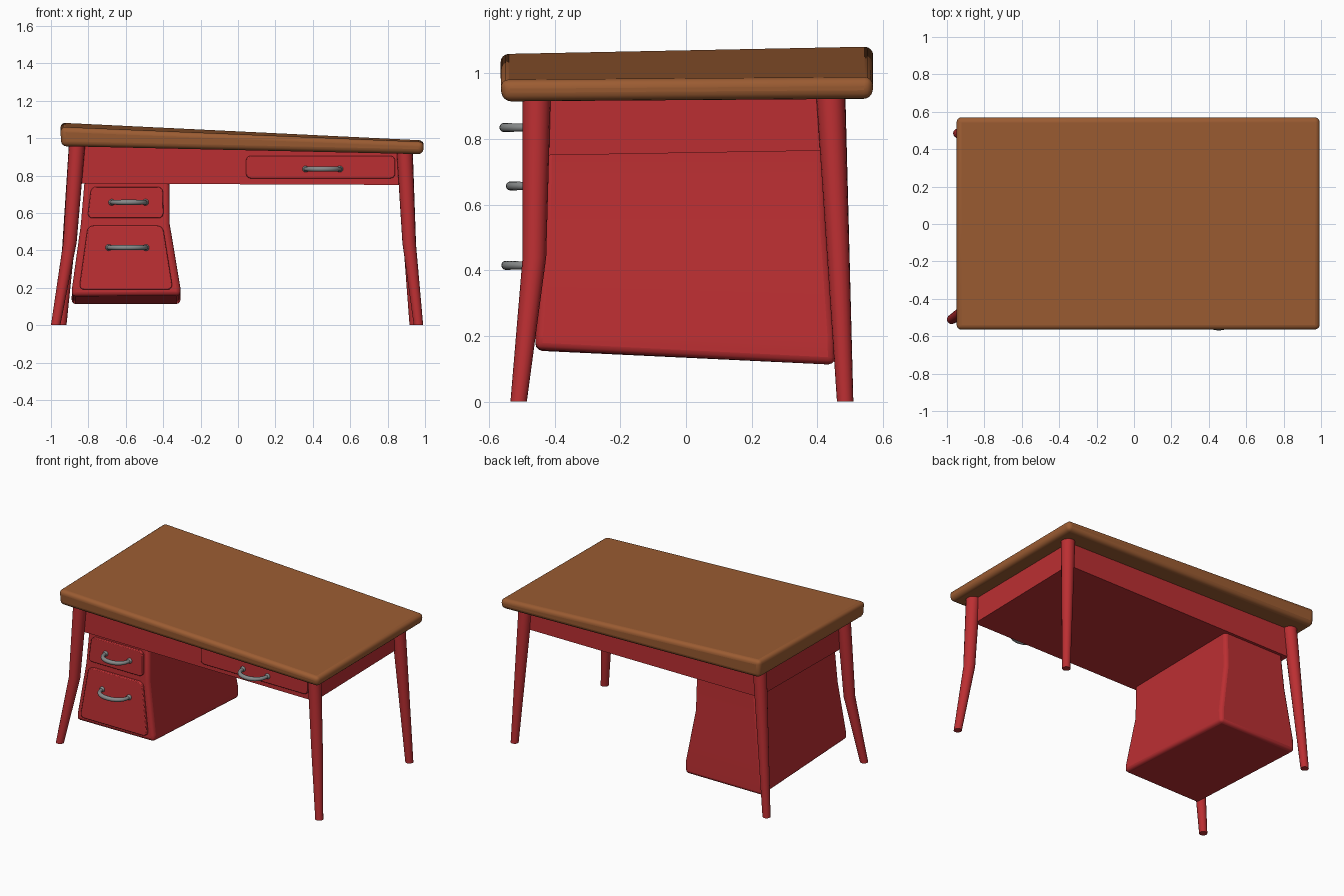
import bpy, bmesh, math
from mathutils import Vector

if "Cube" in bpy.data.objects:
    bpy.data.objects.remove(bpy.data.objects["Cube"])


def material(name, rgb):
    m = bpy.data.materials.new(name)
    m.diffuse_color = (*rgb, 1)
    m.use_nodes = True
    m.node_tree.nodes["Principled BSDF"].inputs["Base Color"].default_value = m.diffuse_color
    return m


RED = material("red paint", (0.50, 0.028, 0.032))
BROWN = material("brown wood", (0.33, 0.107, 0.032))
GREY = material("grey metal", (0.24, 0.25, 0.25))


def loft(name, rings, mat, bevel=0.0, corner=0.0, segs=3):
    """Skin rings of points; corner rounds the long edges, bevel softens all sharp ones."""
    bm = bmesh.new()
    vs = [[bm.verts.new(p) for p in ring] for ring in rings]
    n = len(vs[0])
    bm.faces.new(vs[0])
    bm.faces.new(vs[-1])
    for a, b in zip(vs, vs[1:]):
        for i in range(n):
            j = (i + 1) % n
            bm.faces.new((a[i], a[j], b[j], b[i]))
    bmesh.ops.recalc_face_normals(bm, faces=bm.faces)
    if corner:
        long_edges = [bm.edges.get((a[i], b[i])) for a, b in zip(vs, vs[1:]) for i in range(n)]
        bmesh.ops.bevel(bm, geom=long_edges, offset=corner, segments=4,
                        profile=0.5, affect='EDGES')
    me = bpy.data.meshes.new(name)
    bm.to_mesh(me)
    bm.free()
    me.materials.append(mat)
    ob = bpy.data.objects.new(name, me)
    bpy.context.collection.objects.link(ob)
    if bevel:
        mod = ob.modifiers.new("soft edges", 'BEVEL')
        mod.width = bevel
        mod.segments = segs
        mod.limit_method = 'ANGLE'
        mod.angle_limit = math.radians(35)
    bpy.ops.object.select_all(action='DESELECT')
    ob.select_set(True)
    bpy.context.view_layer.objects.active = ob
    bpy.ops.object.shade_smooth_by_angle(angle=math.radians(40))
    return ob


def tube(name, pts, mat, axis=None, sides=16):
    """Round tube through (x, y, z, radius); axis keeps all rings facing one way."""
    rings = []
    for i, p in enumerate(pts):
        a, b = pts[max(i - 1, 0)], pts[min(i + 1, len(pts) - 1)]
        t = axis or (Vector(b[:3]) - Vector(a[:3])).normalized()
        u = Vector((1, 0, 0)) if axis else Vector((0, 0, 1))
        w = t.cross(u)
        rings.append([Vector(p[:3]) + p[3] * (math.cos(k) * u + math.sin(k) * w)
                      for k in (2 * math.pi * s / sides for s in range(sides))])
    return loft(name, rings, mat)


def box_ring(x0, x1, y0, y1, z):
    """Rectangle with heights z for front left, front right, back right, back left."""
    return [(x0, y0, z[0]), (x1, y0, z[1]), (x1, y1, z[2]), (x0, y1, z[3])]


# tabletop: thick at the left, thin at the right
loft("tabletop", [box_ring(-0.945, 0.99, -0.56, 0.568, (0.957, 0.914, 0.922, 0.965)),
                  box_ring(-0.95, 0.995, -0.567, 0.571, (1.06, 0.98, 0.988, 1.083))],
     BROWN, bevel=0.027, segs=4)

# apron under the top
loft("apron", [box_ring(-0.85, 0.885, -0.445, 0.44, (0.757, 0.75, 0.765, 0.767)),
               box_ring(-0.85, 0.885, -0.445, 0.44, (0.99, 0.93, 0.93, 0.99))], RED)

# legs: the front pair kinks outward, the back pair runs straight
UP = Vector((0, 0, 1))
tube("front_left_leg", [(-0.975, -0.51, 0, 0.025), (-0.899, -0.462, 0.44, 0.036),
                        (-0.858, -0.455, 1.0, 0.044)], RED, UP)
tube("front_right_leg", [(0.965, -0.51, 0, 0.025), (0.915, -0.462, 0.44, 0.036),
                         (0.89, -0.455, 0.945, 0.043)], RED, UP)
tube("back_left_leg", [(-0.942, 0.485, 0, 0.025), (-0.858, 0.44, 1.0, 0.044)], RED, UP)
tube("back_right_leg", [(0.942, 0.485, 0, 0.025), (0.89, 0.44, 0.945, 0.044)], RED, UP)

# drawer pedestal, flaring toward the bottom
loft("drawer_pedestal", [
    box_ring(-0.89, -0.308, -0.46, 0.455, (0.155, 0.158, 0.112, 0.112)),
    box_ring(-0.887, -0.308, -0.458, 0.453, (0.20,) * 4),
    box_ring(-0.84, -0.365, -0.435, 0.43, (0.54,) * 4),
    box_ring(-0.818, -0.367, -0.43, 0.42, (0.80,) * 4)], RED, bevel=0.022)


def panel(name, bottom, top, corner):
    """Raised rounded panel; bottom and top are (x0, x1, z, y of its back)."""
    def ring(d):
        return [(bottom[0], bottom[3] - d, bottom[2]), (bottom[1], bottom[3] - d, bottom[2]),
                (top[1], top[3] - d, top[2]), (top[0], top[3] - d, top[2])]
    loft(name, [ring(-0.01), ring(0.016)], RED, bevel=0.005, corner=corner, segs=2)


# drawer fronts
panel("apron_drawer_front", (0.043, 0.84, 0.785, -0.445), (0.043, 0.84, 0.905, -0.445), 0.025)
panel("upper_drawer_front", (-0.805, -0.398, 0.572, -0.435), (-0.785, -0.402, 0.74, -0.431), 0.028)
panel("lower_drawer_front", (-0.85, -0.348, 0.19, -0.46), (-0.803, -0.402, 0.532, -0.436), 0.03)


def handle(name, x, y, z, half, reach):
    """Bowed pull with small mounts at both ends."""
    pts = []
    for i in range(17):
        a = math.pi * i / 16
        pts.append((x - half * math.cos(a), y - reach * math.sin(a) ** 0.8, z,
                    0.011 + 0.003 * math.sin(a)))
    tube(name, pts, GREY, sides=12)
    for side, s in (("left", -1), ("right", 1)):
        tube(f"{name}_{side}_mount", [(x + s * half, y + 0.005, z, 0.018),
                                      (x + s * half, y - 0.008, z, 0.017),
                                      (x + s * half, y - 0.014, z, 0.011)], GREY, sides=12)


# drawer handles
handle("apron_drawer_handle", 0.453, -0.46, z=0.835, half=0.092, reach=0.095)
handle("upper_drawer_handle", -0.585, -0.448, z=0.657, half=0.09, reach=0.087)
handle("lower_drawer_handle", -0.592, -0.459, z=0.415, half=0.1, reach=0.09)
